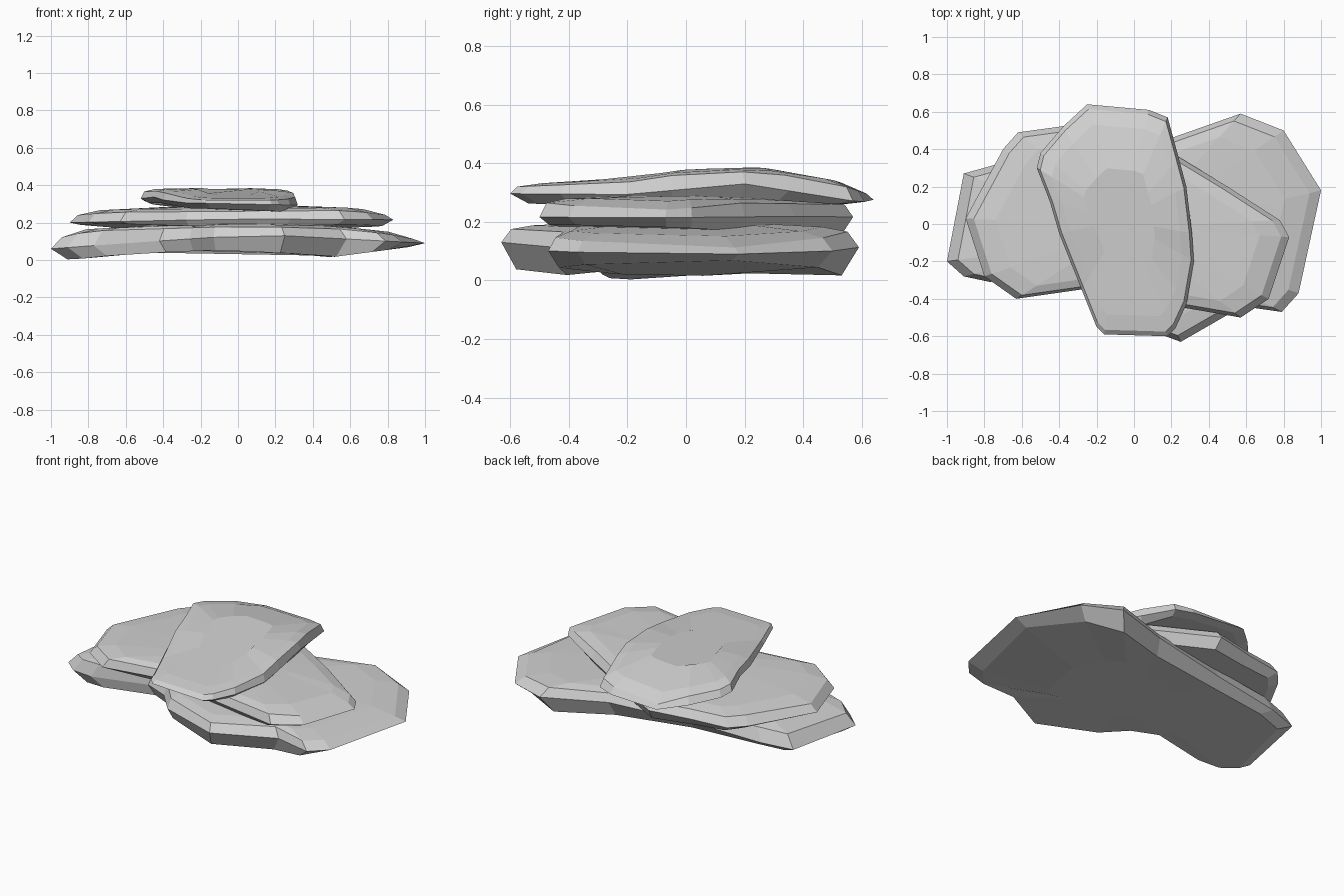
import bpy
import bmesh
from mathutils import Vector

default_cube = bpy.data.objects.get("Cube")
if default_cube:
    bpy.data.objects.remove(default_cube, do_unlink=True)

# One plain stone colour
STONE_COLOUR = (0.64, 0.64, 0.64, 1.0)
stone = bpy.data.materials.new("grey_stone")
stone.use_nodes = True
stone.diffuse_color = STONE_COLOUR
shader = next(n for n in stone.node_tree.nodes if n.type == "BSDF_PRINCIPLED")
shader.inputs["Base Color"].default_value = STONE_COLOUR
shader.inputs["Roughness"].default_value = 0.9


def height_at(knots, position):
    """Interpolate a height along a list of (position, height) knots."""
    if position <= knots[0][0]:
        return knots[0][1]
    for (start, low), (end, high) in zip(knots, knots[1:]):
        if position <= end:
            return low + (high - low) * (position - start) / (end - start)
    return knots[-1][1]


def add_ring(bm, outline, pivot, scale, height, lift=0.0):
    """Add the outline shrunk toward its pivot, with heights from a function."""
    ring = []
    for point in outline:
        flat = pivot + (Vector(point) - pivot) * scale
        ring.append(bm.verts.new((flat.x, flat.y, height(flat.x, flat.y) + lift)))
    return ring


def make_slab(name, outline, underside, rim, shoulder, undercut, inset, crown_lift):
    """Loft a flat stone: underside, widest rim, bevelled shoulder and crown."""
    bm = bmesh.new()
    pivot = sum((Vector(p) for p in outline), Vector((0, 0))) / len(outline)
    rings = [
        add_ring(bm, outline, pivot, 0.5, underside),
        add_ring(bm, outline, pivot, undercut, underside),
        add_ring(bm, outline, pivot, 1.0, rim),
        add_ring(bm, outline, pivot, inset, shoulder),
        add_ring(bm, outline, pivot, inset * 0.86, shoulder, crown_lift * 0.6),
        add_ring(bm, outline, pivot, 0.45, shoulder, crown_lift),
    ]
    count = len(outline)
    for lower, upper in zip(rings, rings[1:]):
        for i in range(count):
            j = (i + 1) % count
            bm.faces.new((lower[i], lower[j], upper[j], upper[i]))
    bm.faces.new(list(reversed(rings[0])))
    bm.faces.new(rings[-1])
    bmesh.ops.recalc_face_normals(bm, faces=bm.faces)
    mesh = bpy.data.meshes.new(name)
    bm.to_mesh(mesh)
    bm.free()
    mesh.materials.append(stone)
    slab = bpy.data.objects.new(name, mesh)
    bpy.context.collection.objects.link(slab)
    return slab


def along_x(knots, tilt=0.0):
    return lambda x, y: height_at(knots, x) + tilt * y


def along_y(knots, tilt=0.0):
    return lambda x, y: height_at(knots, y) + tilt * x


# Arched underside of the bottom slab, with a foot at one front corner
arch = along_x([(-.9, 0), (-.6, .033), (0, .057), (.5, .015), (.92, .07)])


def footed_arch(x, y):
    return arch(x, y) + 0.06 * max(0, -x) * max(0, y + 0.25)


# Wide bottom slab with a notch in its front edge
make_slab(
    "bottom_slab",
    [(-1, -.2), (-.91, -.28), (-.77, -.31), (-.42, -.26), (-.26, -.34),
     (-.13, -.49), (.25, -.63), (.58, -.44), (.79, -.47), (.88, -.37),
     (1, .18), (.8, .5), (.57, .59), (.2, .46), (-.3, .37), (-.73, .32),
     (-.91, .27)],
    footed_arch,
    along_x([(-1, .06), (-.6, .09), (0, .13), (.25, .13), (1, .09)]),
    along_x([(-.95, .12), (-.8, .155), (0, .18), (.5, .17), (.8, .14), (.95, .11)]),
    undercut=0.91, inset=0.94, crown_lift=0.02,
)

# Middle slab, turned the other way
make_slab(
    "middle_slab",
    [(-.9, .03), (-.8, -.28), (-.63, -.4), (-.28, -.35), (.1, -.42),
     (.28, -.45), (.57, -.5), (.72, -.4), (.83, -.07), (.78, .02),
     (.5, .2), (.22, .37), (-.15, .57), (-.4, .52), (-.62, .49), (-.7, .4)],
    along_x([(-.9, .19), (0, .165), (.8, .18)], -.03),
    along_x([(-.9, .2), (0, .22), (.8, .215)]),
    along_x([(-.85, .24), (-.7, .255), (.6, .265), (.8, .24)]),
    undercut=0.93, inset=0.95, crown_lift=0.025,
)

# Narrow top slab, running front to back and dipping at both ends
make_slab(
    "top_slab",
    [(-.52, .3), (-.45, .12), (-.4, -.05), (-.28, -.35), (-.2, -.55),
     (-.16, -.59), (.18, -.6), (.22, -.56), (.28, -.43), (.32, -.2),
     (.31, -.05), (.28, .2), (.24, .35), (.18, .57), (.08, .61),
     (-.25, .64), (-.38, .52), (-.5, .38)],
    along_y([(-.6, .27), (-.2, .265), (0, .285), (.2, .29), (.6, .26)], -.04),
    along_y([(-.6, .3), (-.2, .3), (.2, .335), (.6, .27)], -.02),
    along_y([(-.57, .32), (-.2, .335), (0, .365), (.25, .372), (.5, .335), (.62, .295)]),
    undercut=0.9, inset=0.96, crown_lift=0.014,
)
